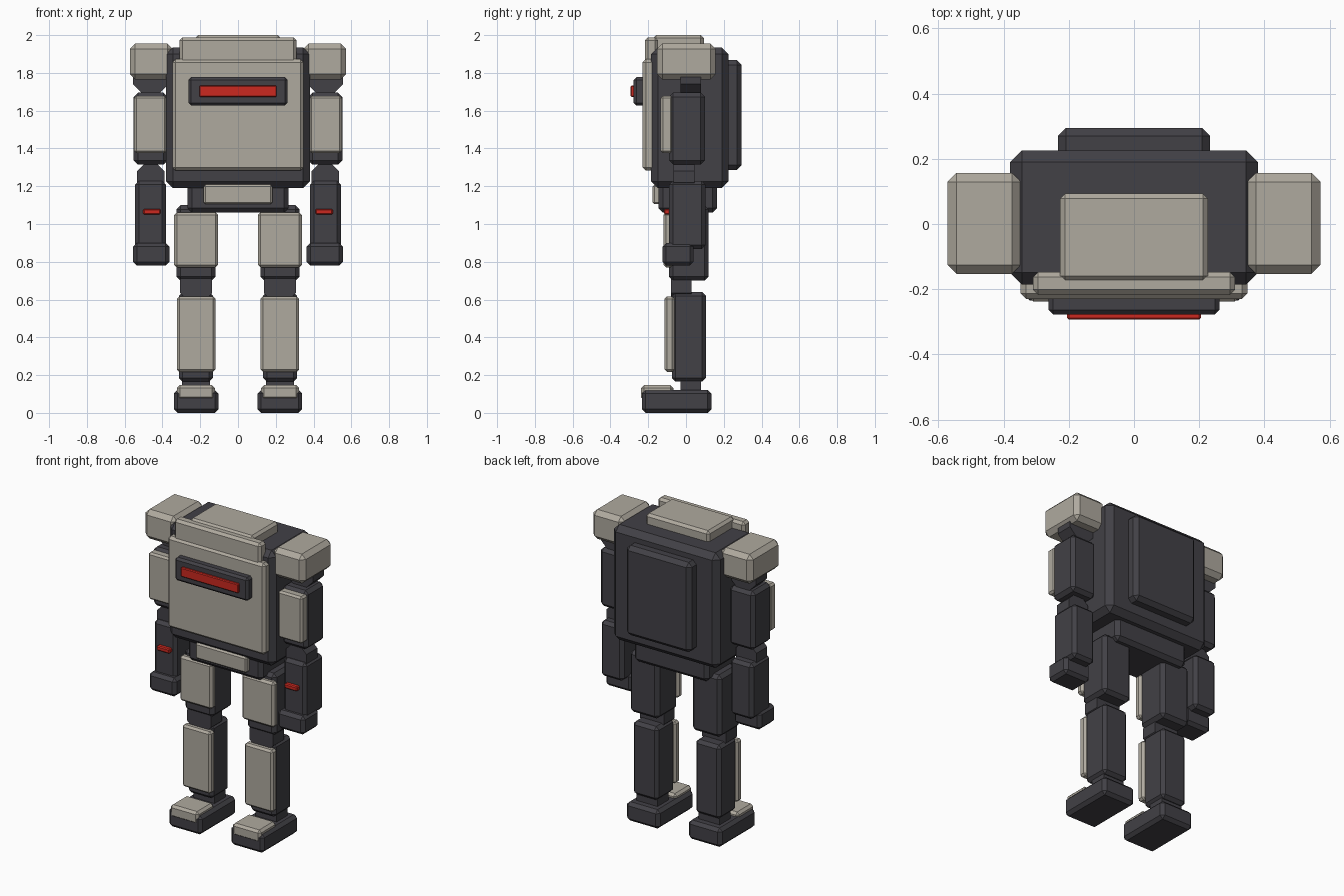
import bpy
import bmesh
import math
from mathutils import Matrix

if "Cube" in bpy.data.objects:
    bpy.data.objects.remove(bpy.data.objects["Cube"])


def material(name, rgb):
    m = bpy.data.materials.new(name)
    m.diffuse_color = (*rgb, 1.0)
    m.use_nodes = True
    m.node_tree.nodes["Principled BSDF"].inputs["Base Color"].default_value = m.diffuse_color
    return m


PALE = material("warm grey armour", (0.43, 0.40, 0.345))
DARK = material("charcoal frame", (0.054, 0.052, 0.061))
RED = material("signal red", (0.60, 0.022, 0.014))


def finish(bm, name, mat, mirror):
    me = bpy.data.meshes.new(name)
    bm.to_mesh(me)
    bm.free()
    me.materials.append(mat)
    ob = bpy.data.objects.new(name, me)
    bpy.context.collection.objects.link(ob)
    if mirror:
        ob.modifiers.new("other side", 'MIRROR').use_axis = (True, False, False)
    return ob


def box(name, mat, x, y, z, chamfer=0.02, mirror=False):
    """Chamfered box spanning the given x, y and z ranges."""
    bm = bmesh.new()
    bmesh.ops.create_cube(bm, size=1)
    for v in bm.verts:
        for i, (lo, hi) in enumerate((x, y, z)):
            v.co[i] = lo + (v.co[i] + 0.5) * (hi - lo)
    bmesh.ops.bevel(bm, geom=bm.edges[:], offset=chamfer, segments=1,
                    affect='EDGES', profile=0.5)
    return finish(bm, name, mat, mirror)


def joint(name, x, z, r, y):
    """Eight-sided joint drum lying along y, with flats up, down and sideways."""
    bm = bmesh.new()
    turn = (Matrix.Translation((x, sum(y) / 2, z))
            @ Matrix.Rotation(math.pi / 2, 4, 'X')
            @ Matrix.Rotation(math.pi / 8, 4, 'Z'))
    rad = r / math.cos(math.pi / 8)
    bmesh.ops.create_cone(bm, cap_ends=True, segments=8, radius1=rad,
                          radius2=rad, depth=y[1] - y[0], matrix=turn)
    return finish(bm, name, DARK, True)


# Body
box("torso", DARK, (-0.38, 0.38), (-0.185, 0.226), (1.19, 1.935), 0.036)
box("back_pack", DARK, (-0.233, 0.233), (0.20, 0.295), (1.287, 1.867), 0.025)
box("chest_plate", PALE, (-0.348, 0.348), (-0.23, -0.16), (1.283, 1.873), 0.017)
box("collar_plate", PALE, (-0.31, 0.31), (-0.217, -0.147), (1.84, 1.988), 0.016)
box("head_slab", PALE, (-0.227, 0.227), (-0.175, 0.094), (1.90, 2.0), 0.016)
box("visor_frame", DARK, (-0.262, 0.262), (-0.277, -0.21), (1.627, 1.777), 0.014)
box("visor_light", RED, (-0.205, 0.205), (-0.293, -0.265), (1.673, 1.733), 0.005)
box("pelvis", DARK, (-0.267, 0.267), (-0.145, 0.165), (1.06, 1.23), 0.024)
box("belt_plate", PALE, (-0.183, 0.183), (-0.177, -0.13), (1.105, 1.208), 0.01)

# Arms
box("shoulder", PALE, (0.346, 0.572), (-0.153, 0.157), (1.765, 1.955), 0.028, True)
joint("shoulder_joint", 0.462, 1.78, 0.095, (-0.03, 0.08))
box("upper_arm", DARK, (0.372, 0.552), (-0.09, 0.10), (1.315, 1.695), 0.022, True)
box("upper_arm_plate", PALE, (0.378, 0.55), (-0.135, -0.07), (1.375, 1.678), 0.012, True)
joint("elbow", 0.462, 1.25, 0.073, (-0.065, 0.045))
box("forearm", DARK, (0.382, 0.544), (-0.09, 0.103), (0.868, 1.228), 0.02, True)
box("forearm_light", RED, (0.41, 0.502), (-0.116, -0.08), (1.05, 1.08), 0.006, True)
box("hand", DARK, (0.363, 0.556), (-0.125, 0.04), (0.78, 0.90), 0.02, True)

# Legs
box("thigh", DARK, (0.118, 0.326), (-0.09, 0.12), (0.70, 1.10), 0.022, True)
box("thigh_plate", PALE, (0.106, 0.338), (-0.12, -0.07), (0.77, 1.062), 0.014, True)
joint("knee", 0.222, 0.67, 0.085, (-0.08, 0.03))
box("shin", DARK, (0.133, 0.313), (-0.075, 0.105), (0.165, 0.64), 0.02, True)
box("shin_plate", PALE, (0.12, 0.324), (-0.113, -0.06), (0.217, 0.617), 0.013, True)
joint("ankle", 0.222, 0.15, 0.075, (-0.03, 0.08))
box("foot", DARK, (0.103, 0.34), (-0.234, 0.135), (0.0, 0.122), 0.02, True)
box("toe_cap", PALE, (0.122, 0.323), (-0.238, -0.067), (0.068, 0.147), 0.015, True)
